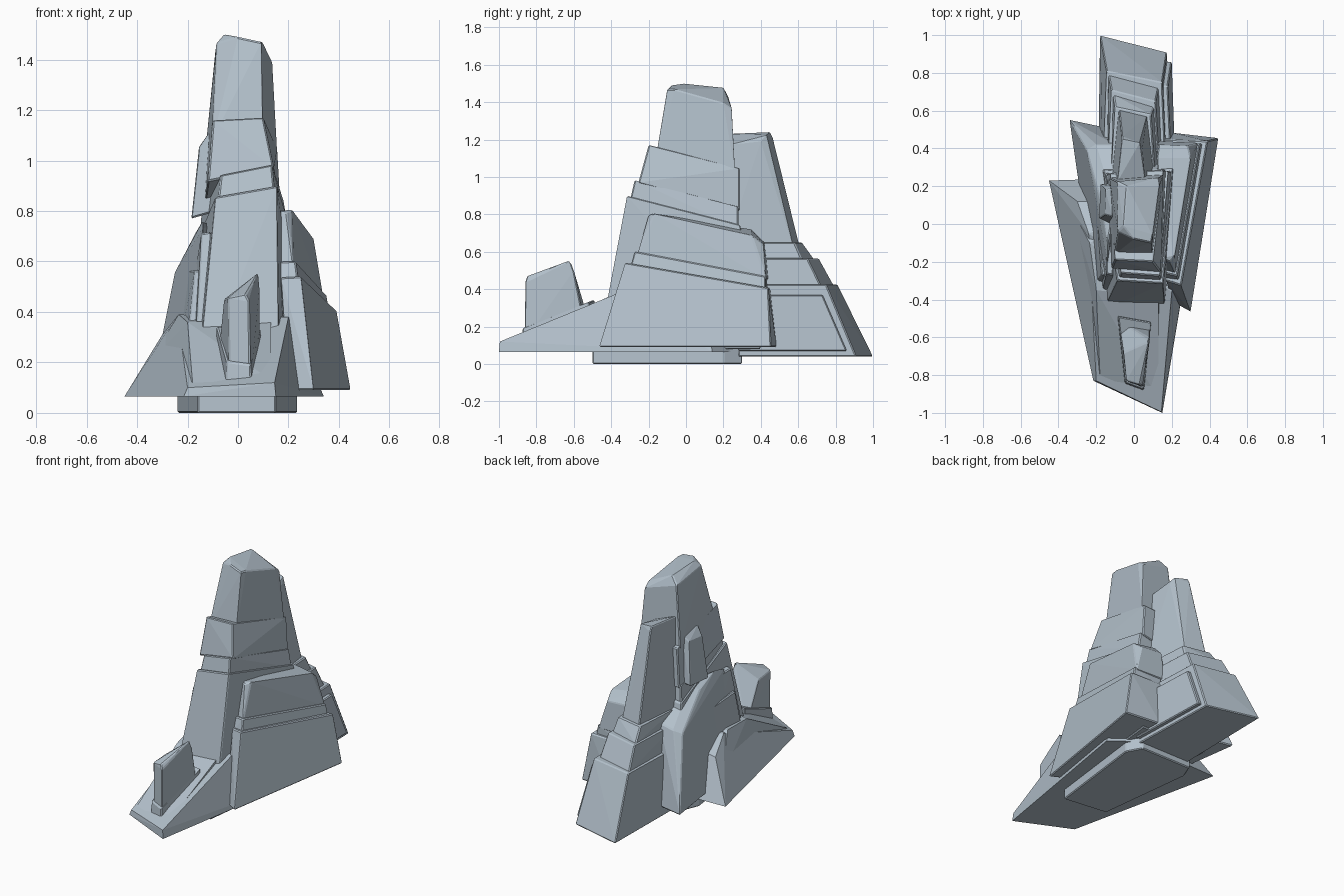
import bpy, bmesh

stone = bpy.data.materials.new("blue_grey_stone")
stone.diffuse_color = (0.46, 0.54, 0.61, 1)


def hull(name, points, bevel=0.006):
    """Faceted rock: the convex hull of a few corner points, lightly chamfered."""
    bm = bmesh.new()
    for p in points:
        bm.verts.new(p)
    res = bmesh.ops.convex_hull(bm, input=bm.verts[:])
    junk = {e for e in res["geom_interior"] + res["geom_unused"]
            if isinstance(e, bmesh.types.BMVert) and e.is_valid}
    bmesh.ops.delete(bm, geom=list(junk), context='VERTS')
    bmesh.ops.dissolve_limit(bm, angle_limit=0.03, verts=bm.verts[:], edges=bm.edges[:])
    bmesh.ops.recalc_face_normals(bm, faces=bm.faces[:])
    mesh = bpy.data.meshes.new(name)
    bm.to_mesh(mesh)
    bm.free()
    mesh.materials.append(stone)
    ob = bpy.data.objects.new(name, mesh)
    bpy.context.collection.objects.link(ob)
    if bevel:
        mod = ob.modifiers.new("chamfer", 'BEVEL')
        mod.width = bevel
        mod.segments = 1
        mod.limit_method = 'ANGLE'
        mod.angle_limit = 0.5
    return ob


def tier(name, low, low_plane, high, high_plane):
    """Tapered block; each plan lies on the plane z = a + b*x + c*y."""
    def lift(plan, plane):
        a, b, c = plane
        return [(x, y, a + b * x + c * y) for x, y in plan]
    return hull(name, lift(low, low_plane) + lift(high, high_plane))


def flat(z):
    return (z, 0, 0)


# Plinth
foot = [(-.16, -.46), (.15, -.5), (.235, .2), (.18, .3), (-.2, .3), (-.24, .2)]
tier("plinth", foot, flat(0), foot, flat(.09))

# Long front wedge with its flared left corner
hull("front_wedge", [
    (-.45, .23, .065), (-.215, -.83, .065), (.15, -1, .065), (.34, .14, .065), (.2, .25, .065),
    (-.2, -.83, .1), (.145, -.995, .12), (-.3, .12, .31), (-.24, -.05, .385),
    (.2, -.36, .38), (.2, .1, .39)], 0)
hull("front_wedge_crest", [
    (-.36, .14, .19), (-.18, -.8, .12), (.13, -.93, .13), (-.235, -.1, .39),
    (-.2, -.35, .36), (.13, -.39, .37), (.15, .1, .3), (-.1, .15, .2)], 0)

# Small standing stone on the wedge, with its footing
tier("front_stone_footing", [(-.095, -.47), (.1, -.51), (.055, -.885), (-.05, -.845)], flat(.09),
     [(-.085, -.49), (.09, -.52), (.05, -.875), (-.045, -.84)], (.54, 0, .4))
hull("front_stone", [
    (-.08, -.51, .2), (.085, -.54, .2), (.05, -.865, .12), (-.035, -.835, .12),
    (.08, -.62, .555), (.085, -.6, .5), (-.055, -.68, .45), (-.04, -.83, .455),
    (.03, -.85, .47), (.045, -.86, .44)])

# Central tower: four stacked tiers with tilted tops
T1, T2, T3 = (.79, .16, -.27), (.885, .18, -.27), (1.115, .04, -.26)
tier("tower_base", [(-.165, -.46), (.165, -.47), (.26, .4), (-.24, .4)], flat(.08),
     [(-.09, -.3), (.155, -.315), (.205, .29), (-.16, .28)], T1)
tier("tower_band", [(-.08, -.285), (.145, -.3), (.2, .28), (-.155, .27)], (.77, .16, -.27),
     [(-.068, -.26), (.135, -.275), (.18, .28), (-.145, .26)], T2)
tier("tower_shaft", [(-.12, -.235), (.142, -.255), (.168, .288), (-.14, .27)], (.875, .18, -.27),
     [(-.1, -.19), (.1, -.2), (.155, .288), (-.125, .27)], T3)
hull("tower_peak", [
    (-.105, -.16, 1.08), (.098, -.165, 1.08), (.155, .262, 1.03), (-.13, .245, 1.03),
    (-.085, -.04, 1.465), (-.055, -.01, 1.5), (.0, -.08, 1.49), (.092, -.1, 1.47),
    (.1, -.06, 1.468), (.135, .2, 1.395), (.13, .245, 1.365), (-.04, .2, 1.478), (-.09, .225, 1.43)])
hull("tower_side_slab", [
    (-.185, .03, .77), (-.178, .21, .78), (-.155, .05, 1.05), (-.15, .18, 1.06),
    (-.08, -.02, .8), (-.08, .22, .8), (-.115, .04, 1.11), (-.1, .2, 1.11)])

# Right shoulder: three tiers leaning back
tier("right_shoulder_base", [(.2, -.41), (.3, -.465), (.447, .455), (.19, .485)], flat(.09),
     [(.17, -.3), (.25, -.325), (.39, .44), (.14, .45)], (.485, 0, -.175))
tier("right_shoulder_band", [(.165, -.29), (.24, -.3), (.365, .425), (.14, .44)], (.46, 0, -.18),
     [(.16, -.26), (.228, -.275), (.35, .425), (.14, .43)], (.55, 0, -.19))
hull("right_shoulder_top", [
    (.15, -.25, .55), (.22, -.265, .57), (.34, .43, .45), (.12, .44, .45),
    (.15, -.18, .8), (.19, -.2, .795), (.215, -.17, .805), (.3, .35, .69),
    (.285, .415, .64), (.13, .42, .65), (.12, .35, .72)])

# Back buttress: shrinking tiers and a tall spire
def back_tier(name, z0, z1, low, high):
    (xl, yl, xr, yr), (ul, vl, ur, vr) = low, high
    tier(name, [(xl, yl), (xr, yr), (xr + .02, .28), (xl - .01, .28)], flat(z0),
         [(ul, vl), (ur, vr), (ur + .02, .28), (ul - .02, .28)], flat(z1))

back_tier("back_base", .04, .425, (-.18, 1, .175, .91), (-.145, .81, .15, .75))
back_tier("back_side_plate", .07, .37, (0, .86, .2, .86), (0, .73, .18, .73))
back_tier("back_middle", .42, .565, (-.135, .79, .13, .72), (-.12, .71, .115, .65))
back_tier("back_upper", .56, .65, (-.11, .685, .105, .62), (-.1, .62, .09, .58))
hull("back_spire", [
    (-.08, .605, .64), (.068, .57, .64), (.11, .22, .64), (-.12, .22, .64),
    (-.065, .45, 1.24), (-.065, .465, 1.21), (.03, .43, 1.225), (.045, .4, 1.19),
    (.06, .22, 1.17), (-.09, .22, 1.23)])

# Left shoulder and the thin ribs beside the tower front
hull("left_shoulder", [
    (-.342, .552, .1), (-.12, .505, .1), (-.12, -.31, .1), (-.22, -.29, .1),
    (-.25, .39, .56), (-.2, .42, .58), (-.1, .42, .6), (-.17, .1, .71),
    (-.14, -.1, .76), (-.14, -.2, .73), (-.1, .1, .75)])
tier("left_rib_tall", [(-.17, -.37), (-.12, -.37), (-.1, .1), (-.22, .1)], flat(.25),
     [(-.145, -.265), (-.11, -.27), (-.1, .1), (-.15, .1)], (.74, .2, 0))
tier("left_rib_short", [(-.215, -.33), (-.14, -.35), (-.12, .1), (-.26, .1)], flat(.15),
     [(-.172, -.27), (-.13, -.28), (-.12, .1), (-.2, .1)], flat(.565))
